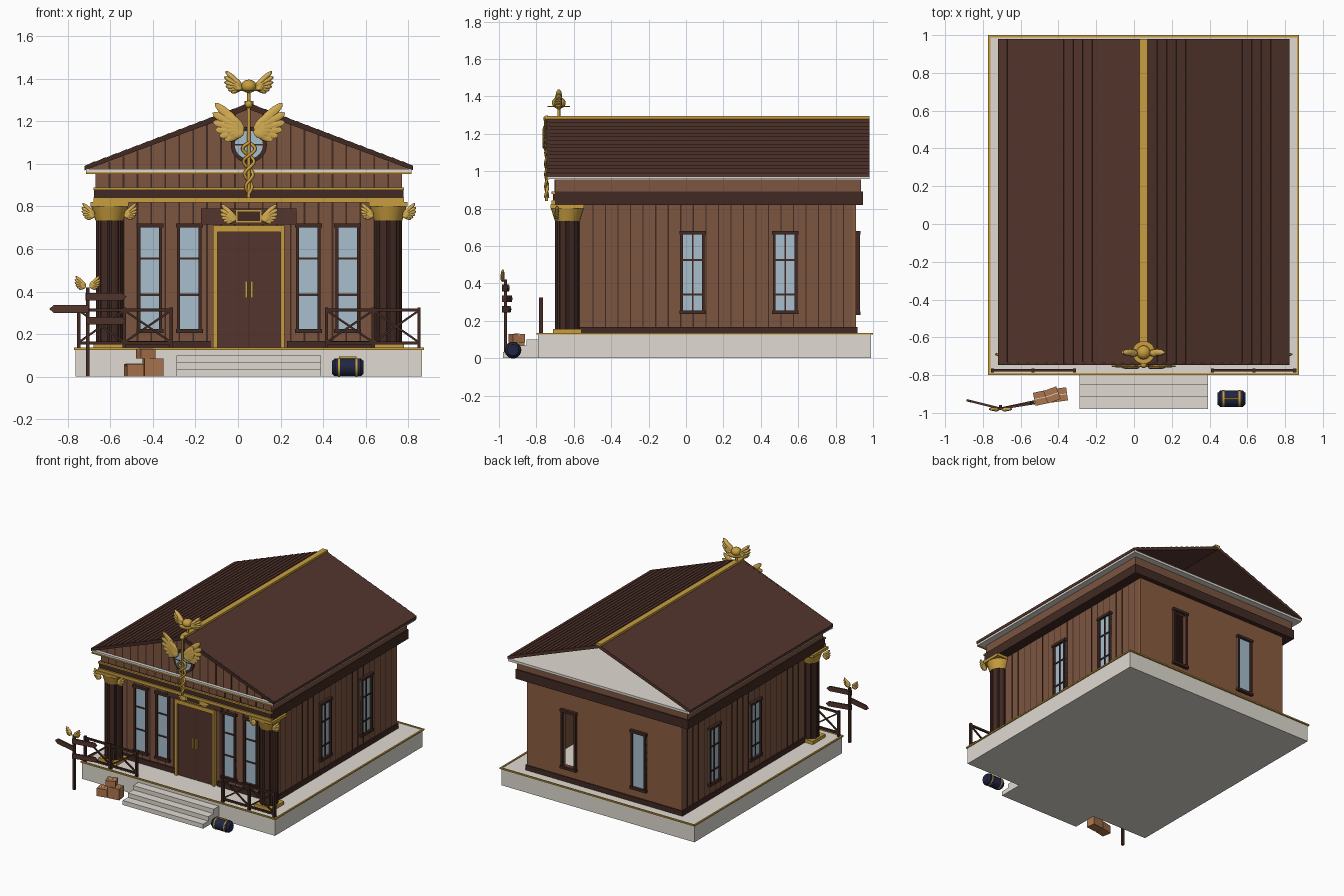
import bpy, bmesh, math
from mathutils import Matrix, Vector

cube = bpy.data.objects.get("Cube")
if cube:
    bpy.data.objects.remove(cube, do_unlink=True)

CX = 0.051  # the building axis
T, R = Matrix.Translation, Matrix.Rotation


def material(name, rgb):
    m = bpy.data.materials.new(name)
    m.use_nodes = True
    col = [((c / 255 + 0.055) / 1.055) ** 2.4 for c in rgb] + [1]
    m.diffuse_color = col
    m.node_tree.nodes["Principled BSDF"].inputs["Base Color"].default_value = col
    return m


PLANK = material("plank_brown", (124, 85, 64))
TAN = material("rear_wall_tan", (138, 92, 63))
ROOF = material("roof_brown", (83, 53, 45))
TRIM = material("dark_trim", (66, 42, 36))
GOLD = material("gold", (200, 158, 62))
PALE_GOLD = material("feather_gold", (214, 174, 82))
STONE = material("pale_stone", (224, 219, 210))
GLASS = material("window_blue", (167, 191, 206))
NAVY = material("navy", (32, 38, 66))
CARD = material("cardboard", (172, 117, 77))


def finish(bm, name, mat, smooth=False):
    bmesh.ops.recalc_face_normals(bm, faces=bm.faces)
    me = bpy.data.meshes.new(name)
    bm.to_mesh(me)
    bm.free()
    ob = bpy.data.objects.new(name, me)
    bpy.context.collection.objects.link(ob)
    me.materials.append(mat)
    ob.location.x = CX
    if smooth:
        bpy.ops.object.select_all(action='DESELECT')
        ob.select_set(True)
        bpy.context.view_layer.objects.active = ob
        bpy.ops.object.shade_smooth_by_angle(angle=math.radians(40))


# boxes given as (u0, u1, d0, d1, z0, z1); d is the outward depth on a named side
SIDES = {"world": lambda u, d: (u, d), "front": lambda u, d: (u, -d), "back": lambda u, d: (u, d),
         "left": lambda u, d: (d, u), "right": lambda u, d: (-d, u)}


def boxes(name, mat, items, side="world", matrix=Matrix()):
    bm = bmesh.new()
    for u0, u1, d0, d1, z0, z1 in items:
        a = Vector((*SIDES[side](u0, d0), z0))
        b = Vector((*SIDES[side](u1, d1), z1))
        size = Matrix.Diagonal([abs(c) for c in b - a] + [1])
        bmesh.ops.create_cube(bm, size=1, matrix=matrix @ T((a + b) / 2) @ size)
    finish(bm, name, mat)


def prism(name, mat, outline, y0, y1, matrix=Matrix()):
    bm = bmesh.new()
    f = bm.faces.new([bm.verts.new((x, y0, z)) for x, z in outline])
    ext = bmesh.ops.extrude_face_region(bm, geom=[f])["geom"]
    bmesh.ops.translate(bm, vec=(0, y1 - y0, 0), verts=[v for v in ext if isinstance(v, bmesh.types.BMVert)])
    bm.transform(matrix)
    finish(bm, name, mat)


def cyl(name, mat, pos, r, depth, axis="Z", r2=None, n=20):
    bm = bmesh.new()
    turn = {"X": R(math.pi / 2, 4, 'Y'), "Y": R(math.pi / 2, 4, 'X'), "Z": Matrix()}[axis]
    bmesh.ops.create_cone(bm, cap_ends=True, segments=n, radius1=r, radius2=r if r2 is None else r2,
                          depth=depth, matrix=T(pos) @ turn)
    finish(bm, name, mat, True)


def ball(name, pos, r, sz=1):
    bm = bmesh.new()
    bmesh.ops.create_uvsphere(bm, u_segments=16, v_segments=10, radius=r,
                              matrix=T(pos) @ Matrix.Diagonal((1, 1, sz, 1)))
    finish(bm, name, GOLD, True)


def wings(name, x, y, z, gap, length, thick=0.07):
    # a mirrored pair of broad fanned feathers with a short row over the roots
    bm = bmesh.new()
    for s in (-1, 1):
        for row, scale in enumerate((1, 0.62)):
            for i in range(6):
                l = length * scale * (1 - 0.09 * i)
                m = (T((x + s * gap, y - row * length * 0.04, z)) @ Matrix.Diagonal((s, 1, 1, 1))
                     @ R(-math.radians(43 - 14 * i), 4, 'Y') @ T((l / 2, 0, 0))
                     @ Matrix.Diagonal((l / 2, length * thick, length * 0.12, 1)))
                bmesh.ops.create_uvsphere(bm, u_segments=10, v_segments=6, radius=1, matrix=m)
    finish(bm, name, PALE_GOLD, True)


# platform and steps
boxes("platform", STONE, [(-0.815, 0.815, -0.79, 0.99, 0, 0.13)])
boxes("platform_trim", GOLD, [(-0.823, 0.823, y, y + 0.012, 0.126, 0.136) for y in (-0.8, 0.988)]
      + [(x, x + 0.012, -0.8, 1, 0.126, 0.136) for x in (-0.823, 0.811)])
boxes("steps", STONE, [(-0.34, 0.34, -0.79 - 0.063 * i, -0.78, 0, 0.133 - 0.033 * i) for i in (1, 2, 3)])

# walls; one rear window is open
W, F, B = 0.653, 0.57, 0.91
boxes("front_wall", PLANK, [(-W, W, F - 0.02, F, 0.13, 0.82)], "front")
for side in ("left", "right"):
    boxes(side + "_wall", PLANK, [(-F, B - 0.02, W - 0.02, W, 0.13, 0.82)], side)
boxes("back_wall", TAN, [(-W, 0.245, B - 0.02, B, 0.13, 0.82), (0.345, W, B - 0.02, B, 0.13, 0.82),
                         (0.245, 0.345, B - 0.02, B, 0.13, 0.25), (0.245, 0.345, B - 0.02, B, 0.66, 0.82)])

# plank seams
for side in ("left", "right"):
    boxes(side + "_seams", TRIM, [(y, y + 0.006, W, W + 0.0015, 0.13, 0.82)
                                  for y in (-0.5 + 0.067 * i for i in range(21))], side)
seams = [-0.655 + 0.0655 * i for i in range(21)]
boxes("front_seams", TRIM, [(x - 0.004, x + 0.004, F, F + 0.002, 0.13, 0.82) for x in seams[1:-1]], "front")
boxes("frieze_seams", TRIM, [(x - 0.004, x + 0.004, 0.7, 0.702, 0.89, 0.955) for x in seams], "front")
boxes("gable_seams", TRIM, [(x - 0.004, x + 0.004, 0.715, 0.717, 0.975, 1.265 - abs(x) * 0.39)
                            for x in seams], "front")
boxes("skirting", TRIM, [(-W - 0.01, W + 0.01, B - 0.01, B + 0.008, 0.13, 0.168)]
      + [(s * W - 0.01, s * W + 0.01, -F - 0.01, B, 0.13, 0.168) for s in (-1, 1)]
      + [(s * 0.18, s * W, -F - 0.012, -F, 0.13, 0.168) for s in (-1, 1)])


def window(name, side, u, d, w, z0, z1, bars, split, glazed=True):
    h, t = w / 2, 0.014
    if glazed:
        boxes(name + "_glass", GLASS, [(u - h, u + h, d, d + 0.006, z0, z1)], side)
    frame = [(u - h, u - h + t, d, d + 0.02, z0, z1), (u + h - t, u + h, d, d + 0.02, z0, z1),
             (u - h - 0.006, u + h + 0.006, d, d + 0.024, z0 - 0.005, z0 + t),
             (u - h - 0.006, u + h + 0.006, d, d + 0.024, z1 - t, z1 + 0.005)]
    frame += [(u - h, u + h, d, d + 0.012, z - 0.005, z + 0.005) for z in bars]
    if split:
        frame.append((u - 0.004, u + 0.004, d, d + 0.012, z0, z1))
    boxes(name + "_frame", TRIM, frame, side)


for i, x in enumerate((-0.465, -0.28, 0.28, 0.465)):
    window("front_window_%d" % i, "front", x, F, 0.115, 0.21, 0.715, (0.385, 0.555), False)
for side in ("left", "right"):
    for i, y in enumerate((0.035, 0.53)):
        window("%s_window_%d" % (side, i), side, y, W, 0.13, 0.24, 0.675, (0.34, 0.525), True)
for i, x in enumerate((-0.295, 0.295)):
    window("back_window_%d" % i, "back", x, B, 0.125, 0.235, 0.675, (), False, x < 0)

# door and its sign board
boxes("door_frame", GOLD, [(s * 0.148, s * 0.168, F, F + 0.03, 0.13, 0.71) for s in (-1, 1)]
      + [(-0.168, 0.168, F, F + 0.03, 0.68, 0.71)], "front")
boxes("doors", ROOF, [(s * 0.002, s * 0.15, F, F + 0.015, 0.13, 0.68) for s in (-1, 1)], "front")
boxes("door_gap", TRIM, [(-0.002, 0.002, F, F + 0.01, 0.13, 0.68)], "front")
boxes("door_handles", GOLD, [(s * 0.007, s * 0.019, F, F + 0.03, 0.37, 0.45) for s in (-1, 1)], "front")
boxes("sign_board", ROOF, [(-0.225, 0.225, F, F + 0.03, 0.715, 0.79)], "front")
boxes("plaque_rim", GOLD, [(-0.062, 0.062, F, F + 0.04, 0.722, 0.785)], "front")
boxes("plaque", TRIM, [(-0.053, 0.053, F, F + 0.044, 0.731, 0.776)], "front")
wings("sign_wings", 0, -F - 0.04, 0.745, 0.06, 0.098)

# fluted columns with scrolled capitals
for s, label in ((-1, "right"), (1, "left")):
    x, y = s * 0.655, -0.635
    bm = bmesh.new()
    ring = [bm.verts.new((x + r * math.cos(a), y + r * math.sin(a), 0.15)) for a, r in
            ((k * math.pi / 24, 0.06 if k % 6 == 0 else 0.065) for k in range(48))]
    shaft = bmesh.ops.extrude_face_region(bm, geom=[bm.faces.new(ring)])["geom"]
    bmesh.ops.translate(bm, vec=(0, 0, 0.6), verts=[v for v in shaft if isinstance(v, bmesh.types.BMVert)])
    finish(bm, label + "_column", TRIM)
    boxes(label + "_column_base", GOLD, [(x - 0.075, x + 0.075, y - 0.075, y + 0.075, 0.13, 0.155)])
    cyl(label + "_capital", GOLD, (x, y, 0.768), 0.066, 0.07, "Z", 0.088)
    boxes(label + "_abacus", GOLD, [(x - 0.09, x + 0.09, y - 0.09, y + 0.09, 0.8, 0.821)])
    wings(label + "_capital_wings", x, y - 0.055, 0.76, 0.068, 0.083, 0.12)

# entablature, frieze and cornice
boxes("entablature", TRIM, [(-0.728, 0.728, -0.71, 0.945, 0.82, 0.89)])
boxes("entablature_bands", GOLD, [(-0.73, 0.73, 0.7, 0.72, z, z + h) for z, h in ((0.818, 0.024), (0.878, 0.012))], "front")
boxes("frieze", PLANK, [(-0.72, 0.72, -0.7, 0.935, 0.89, 0.955)])
boxes("cornice", STONE, [(-0.765, 0.765, -0.74, 0.98, 0.957, 0.975)])
boxes("cornice_band", GOLD, [(-0.765, 0.765, 0.735, 0.746, 0.953, 0.962)], "front")

# roof of lapped boards, open at the rear
prism("gable_front", PLANK, [(-0.772, 0.972), (0.772, 0.972), (0, 1.273)], -0.715, -0.7)
for s, label in ((-1, "right"), (1, "left")):
    boards = []
    for i in range(15):
        a, b = 0.022 + 0.05 * i, 0.072 + 0.05 * i
        boards += [(s * (a + 0.001), 1.2875 - 0.38 * a), (s * b, 1.284 - 0.38 * b)]
    prism(label + "_roof_slope", ROOF, [(0, 1.26), (0, 1.28)] + boards + [(s * 0.772, 0.97)], -0.74, 0.98)
    prism(label + "_gable_edge", TRIM, [(0, 1.286), (s * 0.771, 0.992), (s * 0.771, 0.971), (0, 1.257)], -0.746, -0.73)
boxes("roof_ridge", GOLD, [(-0.021, 0.021, -0.74, 0.98, 1.27, 1.295)])

# round gable window
cyl("round_window_frame", TRIM, (0, -0.722, 1.09), 0.085, 0.016, "Y", n=32)
cyl("round_window_glass", GLASS, (0, -0.727, 1.09), 0.066, 0.01, "Y", n=32)
boxes("round_window_bars", TRIM, [(-0.066, 0.066, 0.725, 0.734, 1.087, 1.093), (-0.003, 0.003, 0.725, 0.734, 1.024, 1.156)], "front")

# winged staff with two twined snakes
sy = -0.745
cyl("staff", GOLD, (0, sy, 1.065), 0.008, 0.45, n=10)
wings("staff_wings", 0, sy - 0.008, 1.158, 0.022, 0.192, 0.04)
for s in (-1, 1):
    cu = bpy.data.curves.new("snake", 'CURVE')
    cu.dimensions, cu.bevel_depth, cu.bevel_resolution = '3D', 0.008, 1
    sp = cu.splines.new('POLY')
    sp.points.add(40)
    for k, p in enumerate(sp.points):
        a, r = k / 40 * math.pi * 4, 0.012 + 0.02 * k / 40
        p.co = (s * r * math.sin(a), sy - s * 0.006 * math.cos(a), 0.86 + 0.006 * k, 1)
    cu.materials.append(GOLD)
    ob = bpy.data.objects.new("snake", cu)
    ob.location.x = CX
    bpy.context.collection.objects.link(ob)
ball("staff_tip", (0, sy, 1.28), 0.018)

# rooftop ornament
cyl("finial_post", GOLD, (0, -0.68, 1.315), 0.008, 0.07, n=10)
cyl("finial_disc", GOLD, (0, -0.68, 1.345), 0.06, 0.006)
ball("finial_ball", (0, -0.68, 1.365), 0.037, 0.85)
wings("finial_wings", 0, -0.68, 1.362, 0.03, 0.112, 0.16)

# porch railings with crossed braces
for s, label in ((-1, "right"), (1, "left")):
    xs = [s * v for v in (0.365, 0.585, 0.8)]
    boxes(label + "_railing", TRIM, [(x - 0.008, x + 0.008, -0.785, -0.765, 0.13, 0.325) for x in xs]
          + [(xs[0], xs[2], -0.782, -0.768, z, z + 0.014) for z in (0.15, 0.305)])
    for a, b in zip(xs, xs[1:]):
        for za, zb in ((0.155, 0.305), (0.305, 0.155)):
            prism(label + "_brace", TRIM, [(a, za), (b, zb), (b, zb + 0.012), (a, za + 0.012)], -0.78, -0.77)

# signpost
px, py = -0.758, -0.965
boxes("signpost_pole", TRIM, [(px - 0.008, px + 0.008, py - 0.008, py + 0.008, 0, 0.42)])
for i, (s, z, turn) in enumerate(((1, 0.375, 9), (-1, 0.318, -14), (1, 0.262, 12))):
    arrow = [(s * u, v) for u, v in ((-0.01, -0.018), (0.16, -0.018), (0.182, 0), (0.16, 0.018), (-0.01, 0.018))]
    prism("sign_arrow_%d" % i, ROOF, arrow, -0.018, -0.006, T((px, py, z)) @ R(math.radians(turn), 4, 'Z'))
wings("signpost_wings", px, py - 0.015, 0.427, 0.008, 0.069, 0.14)

# parcels
for i, (x, y, z, w, h, turn) in enumerate(((-0.54, -0.92, 0, 0.08, 0.06, 12), (-0.45, -0.905, 0, 0.09, 0.085, 8),
                                           (-0.485, -0.905, 0.085, 0.072, 0.045, 20))):
    m = T((x, y, z)) @ R(math.radians(turn), 4, 'Z')
    boxes("parcel_%d" % i, CARD, [(-w / 2, w / 2, -0.035, 0.035, 0, h)], matrix=m)
    boxes("parcel_tape_%d" % i, STONE, [(-w / 2 - 0.001, w / 2 + 0.001, -0.002, 0.002, h * 0.8, h + 0.001)], matrix=m)

# travel bag
bx, by, bz = 0.465, -0.925, 0.043
cyl("bag", NAVY, (bx, by, bz), 0.043, 0.12, "X")
for s in (-1, 1):
    cyl("bag_end", NAVY, (bx + s * 0.067, by, bz), 0.043 if s > 0 else 0.03, 0.016, "X", 0.03 if s > 0 else 0.043)
    cyl("bag_band", GOLD, (bx + s * 0.042, by, bz), 0.045, 0.009, "X")
boxes("bag_handle", GOLD, [(bx - 0.042, bx + 0.042, by - 0.004, by + 0.004, 0.084, 0.094)])
